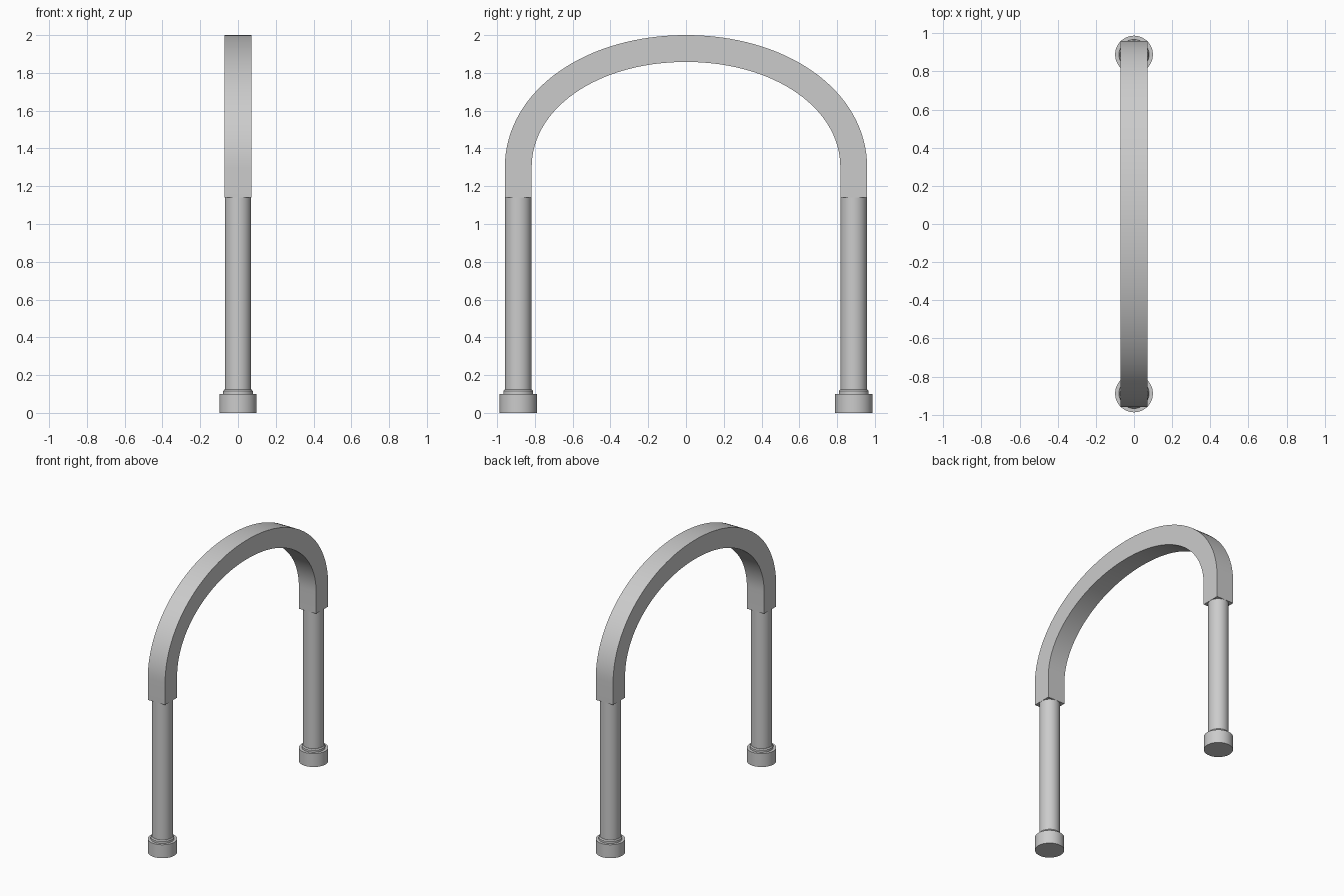
import bpy, bmesh, math
from mathutils import Vector

if "Cube" in bpy.data.objects:
    bpy.data.objects.remove(bpy.data.objects["Cube"])

LEG_Y = 0.888
HALF = 0.071
ARCH_Z = 1.14


def finish(bm, name):
    bmesh.ops.recalc_face_normals(bm, faces=bm.faces)
    mesh = bpy.data.meshes.new(name)
    bm.to_mesh(mesh)
    bm.free()
    ob = bpy.data.objects.new(name, mesh)
    bpy.context.collection.objects.link(ob)
    bpy.ops.object.select_all(action='DESELECT')
    ob.select_set(True)
    bpy.context.view_layer.objects.active = ob
    bpy.ops.object.shade_smooth_by_angle(angle=math.radians(30))
    return ob


def skin(rings, name):
    # Bridge consecutive closed rings and cap both ends
    bm = bmesh.new()
    loops = [[bm.verts.new(p) for p in ring] for ring in rings]
    n = len(loops[0])
    for a, b in zip(loops, loops[1:]):
        for i in range(n):
            j = (i + 1) % n
            bm.faces.new((a[i], a[j], b[j], b[i]))
    bm.faces.new(loops[0])
    bm.faces.new(loops[-1])
    return finish(bm, name)


def lathe(profile, y, name, sides=48):
    angles = [2 * math.pi * i / sides for i in range(sides)]
    return skin([[(r * math.cos(a), y + r * math.sin(a), z) for a in angles]
                 for r, z in profile], name)


# Legs: foot, stepped collar and round post
for side, label in ((-1, "left"), (1, "right")):
    y = side * LEG_Y
    lathe([(0.099, 0), (0.099, 0.1), (0.079, 0.1), (0.079, 0.115), (0.073, 0.123),
           (0.069, 0.123)], y, label + "_foot")
    lathe([(0.07, 0.11), (0.07, ARCH_Z + 0.01)], y, label + "_post")

# Arch centre line: straight end, then a curve up to the crown, mirrored
p0, p1, p2, p3 = (Vector(p) for p in
                  ((LEG_Y, 1.30), (LEG_Y, 1.66), (0.5, 2 - HALF), (0, 2 - HALF)))
half = [(Vector((LEG_Y, ARCH_Z)), Vector((1, 0)))]
STEPS = 32
for i in range(STEPS + 1):
    t = i / STEPS
    u = 1 - t
    c = u**3 * p0 + 3 * u * u * t * p1 + 3 * u * t * t * p2 + t**3 * p3
    d = u * u * (p1 - p0) + 2 * u * t * (p2 - p1) + t * t * (p3 - p2)
    half.append((c, Vector((d.y, -d.x)).normalized()))
path = half + [(Vector((-c.x, c.y)), Vector((-n.x, n.y))) for c, n in reversed(half[:-1])]

# Square-section arch
rings = []
for c, n in path:
    o, i = c + n * HALF, c - n * HALF
    rings.append([(-HALF, o.x, o.y), (HALF, o.x, o.y), (HALF, i.x, i.y), (-HALF, i.x, i.y)])
skin(rings, "arch")
